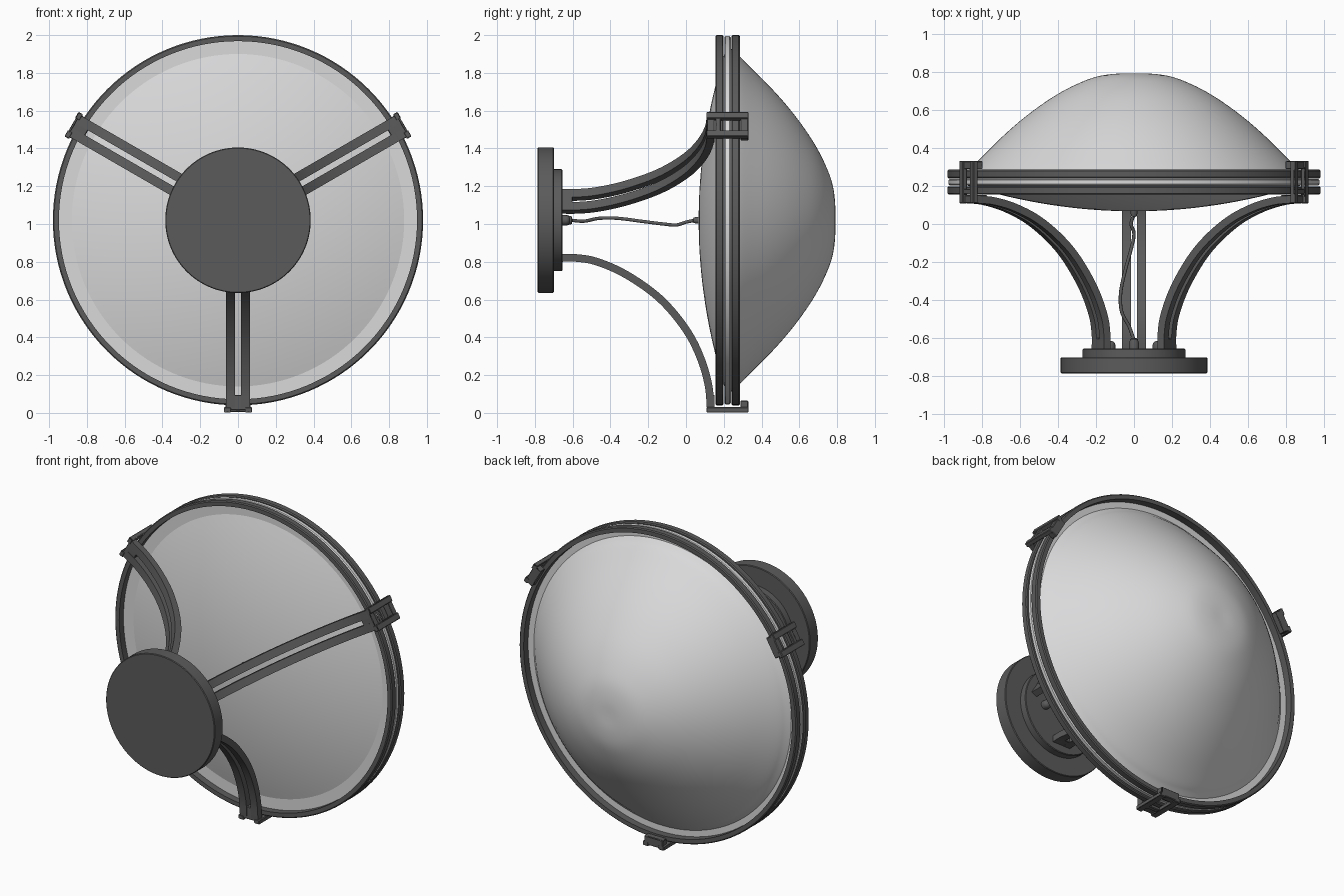
import bpy, bmesh, math
from mathutils import Vector

if "Cube" in bpy.data.objects:
    bpy.data.objects.remove(bpy.data.objects["Cube"])

CZ = 1.02  # height of the lamp axis


def material(name, rgb):
    m = bpy.data.materials.new(name)
    m.diffuse_color = (*rgb, 1)
    m.use_nodes = True
    m.node_tree.nodes["Principled BSDF"].inputs["Base Color"].default_value = m.diffuse_color
    return m


METAL = material("dark grey metal", (0.105, 0.105, 0.105))
GLASS = material("frosted white glass", (0.7, 0.7, 0.71))


def finish(name, bm, mat, angle=30):
    bmesh.ops.remove_doubles(bm, verts=bm.verts, dist=1e-5)
    bmesh.ops.recalc_face_normals(bm, faces=bm.faces)
    me = bpy.data.meshes.new(name)
    bm.to_mesh(me)
    bm.free()
    ob = bpy.data.objects.new(name, me)
    bpy.context.collection.objects.link(ob)
    me.materials.append(mat)
    bpy.ops.object.select_all(action='DESELECT')
    ob.select_set(True)
    bpy.context.view_layer.objects.active = ob
    bpy.ops.object.shade_smooth_by_angle(angle=math.radians(angle))
    return ob


def smooth_path(pts, n=6):
    """Catmull-Rom through the points."""
    p = [Vector(q) for q in pts]
    p = [2 * p[0] - p[1]] + p + [2 * p[-1] - p[-2]]
    out = []
    for i in range(1, len(p) - 2):
        a, b, c, d = p[i - 1:i + 3]
        for k in range(n):
            t = k / n
            out.append(0.5 * (2 * b + (c - a) * t + (2 * a - 5 * b + 4 * c - d) * t**2
                              + (3 * b - a - 3 * c + d) * t**3))
    return out + [p[-2]]


def lathe(name, profile, mat, closed=False, seg=128, cx=0, cz=CZ, angle=30):
    """Revolve (radius, y) points about the y axis."""
    bm = bmesh.new()
    rings = [[bm.verts.new((cx + r * math.cos(2 * math.pi * i / seg), y,
                            cz + r * math.sin(2 * math.pi * i / seg)))
              for i in range(seg)] if r > 0 else [bm.verts.new((cx, y, cz))]
             for r, y in profile]
    pairs = list(zip(rings, rings[1:])) + ([(rings[-1], rings[0])] if closed else [])
    for a, b in pairs:
        for i in range(seg):
            j = (i + 1) % seg
            if len(a) == 1:
                bm.faces.new((a[0], b[i], b[j]))
            elif len(b) == 1:
                bm.faces.new((a[i], a[j], b[0]))
            else:
                bm.faces.new((a[i], a[j], b[j], b[i]))
    return finish(name, bm, mat, angle)


def polar(ang, r, t, y):
    """Radius r, sideways offset t, depth y -> world position."""
    c, s = math.cos(ang), math.sin(ang)
    return (r * c - t * s, y, CZ + r * s + t * c)


def sweep(bm, ang, path, thick, t0, t1):
    """Rectangular bar along a (y, radius) path."""
    rows = []
    for i, p in enumerate(path):
        d = (path[min(i + 1, len(path) - 1)] - path[max(i - 1, 0)]).normalized()
        n = Vector((-d.y, d.x)) * thick / 2
        a, b = p + n, p - n
        rows.append([bm.verts.new(polar(ang, q.y, t, q.x))
                     for q, t in ((a, t0), (a, t1), (b, t1), (b, t0))])
    for a, b in zip(rows, rows[1:]):
        for i in range(4):
            j = (i + 1) % 4
            bm.faces.new((a[i], a[j], b[j], b[i]))
    bm.faces.new(rows[0])
    bm.faces.new(rows[-1])


def block(bm, ang, r, t, y):
    """Box given by (min, max) ranges, with softened edges."""
    v = [bm.verts.new(polar(ang, a, b, c)) for a in r for b in t for c in y]
    fs = [bm.faces.new([v[i] for i in f]) for f in
          ((0, 1, 3, 2), (4, 5, 7, 6), (0, 1, 5, 4), (2, 3, 7, 6), (0, 2, 6, 4), (1, 3, 7, 5))]
    es = list({e for f in fs for e in f.edges})
    bmesh.ops.bevel(bm, geom=es, offset=0.004, segments=1, affect='EDGES')


# Wall base: wide disc and smaller step
lathe("base_disc", [(0, -.785), (.381, -.785), (.385, -.781), (.385, -.704), (.381, -.70), (0, -.70)], METAL)
lathe("base_step", [(0, -.70), (.27, -.70), (.27, -.659), (.266, -.655), (0, -.655)], METAL)

# Two clamping rings with a glass rim between them
for name, y0, y1 in (("front_ring", .155, .198), ("back_ring", .24, .285)):
    b = .006
    lathe(name, [(.948, y0), (.98 - b, y0), (.98, y0 + b), (.98, y1 - b), (.98 - b, y1), (.948, y1)],
          METAL, closed=True)
lathe("glass_rim", [(.86, .203), (.968, .203), (.975, .21), (.975, .23), (.968, .237), (.86, .237)],
      GLASS, closed=True)

# Shallow front lens
lens = [(.88 * i / 20, .067 + .136 * (i / 20) ** 2) for i in range(21)]
lathe("front_lens", lens, GLASS)

# Deep rear dome
dome = smooth_path([(0, .79), (.1, .789), (.2, .773), (.3, .735), (.4, .683), (.5, .617), (.6, .54),
                    (.7, .451), (.8, .352), (.86, .291), (.885, .262), (.91, .237)], 4)
lathe("rear_dome", [(p.x, p.y) for p in dome], GLASS)

# Three curved double-bar arms with clips
arm_path = smooth_path([(-.66, .20), (-.58, .20), (-.48, .217), (-.34, .275), (-.19, .372), (-.08, .475),
                        (.02, .61), (.085, .75), (.12, .88), (.13, .99)], 5)
for k, deg in enumerate((30, 150, 270)):
    ang = math.radians(deg)
    bm = bmesh.new()
    for s in (-1, 1):
        sweep(bm, ang, arm_path, .04, *sorted((s * .015, s * .064)))
    block(bm, ang, (.181, .219), (-.02, .02), (-.66, -.60))
    finish(f"arm_{k + 1}", bm, METAL)

    bm = bmesh.new()
    block(bm, ang, (.925, 1.005), (-.064, .064), (.11, .152))      # front plate
    for s in (-1, 1):
        block(bm, ang, (.99, 1.018), sorted((s * .036, s * .075)), (.108, .332))  # side rods
    block(bm, ang, (.992, 1.014), (-.04, .04), (.155, .185))       # cross bar
    block(bm, ang, (.955, 1.01), (-.066, .066), (.288, .33))       # rear hook
    finish(f"clip_{k + 1}", bm, METAL)

# Two round screws on the base step
for side, x in (("left", -.125), ("right", .125)):
    prof = [(.027, -.655), (.027, -.635)] + [
        (.027 * math.cos(a), -.635 + .022 * math.sin(a)) for a in (.4, .8, 1.2)] + [(0, -.613)]
    lathe(f"{side}_screw", prof, METAL, seg=24, cx=x)

# Cable with its end connectors
lathe("cable_socket", [(0, -.655), (.027, -.655), (.027, -.63), (.02, -.605), (0, -.6)], METAL, seg=24)
lathe("cable_plug", [(0, .035), (.014, .04), (.018, .055), (.018, .075), (0, .075)], METAL, seg=24)
path = smooth_path([(0, -.61, 1.02), (-.025, -.54, 1.015), (-.065, -.46, 1.03), (-.07, -.36, 1.03),
                    (-.045, -.24, 1.015), (-.012, -.12, 1.0), (0, -.05, .995), (-.015, .0, 1.01),
                    (0, .05, 1.02)], 5)
bm = bmesh.new()
rows = []
for i, p in enumerate(path):
    d = (path[min(i + 1, len(path) - 1)] - path[max(i - 1, 0)]).normalized()
    u = d.cross(Vector((0, 0, 1))).normalized()
    w = u.cross(d)
    rows.append([bm.verts.new(p + .009 * (u * math.cos(a) + w * math.sin(a)))
                 for a in (math.tau * j / 10 for j in range(10))])
for a, b in zip(rows, rows[1:]):
    for i in range(10):
        bm.faces.new((a[i], a[(i + 1) % 10], b[(i + 1) % 10], b[i]))
finish("cable", bm, METAL, 45)
